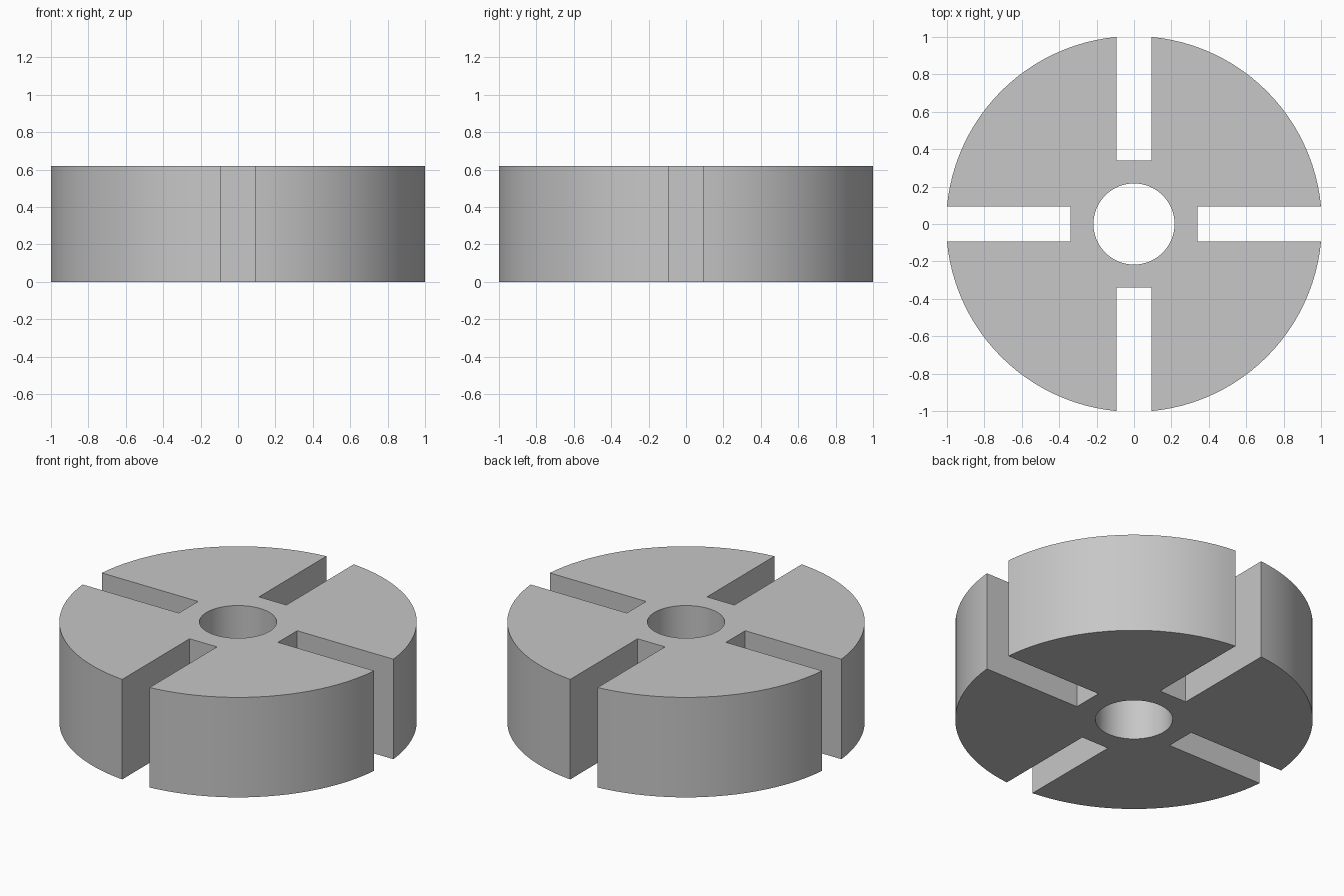
import bpy, bmesh
from math import cos, sin, asin, pi, radians
from mathutils import Matrix

cube = bpy.data.objects.get("Cube")
if cube:
    bpy.data.objects.remove(cube, do_unlink=True)

HEIGHT = 0.62
HOLE_RADIUS = 0.217
SLOT_HALF = 0.094       # half the slot width
SLOT_INNER = 0.34       # distance from the axis to the slot floor
RIM_RADIUS = (1 + SLOT_HALF ** 2) ** 0.5   # rim corners land on the unit square


def arc(radius, start, end, steps):
    angles = [start + (end - start) * i / steps for i in range(steps + 1)]
    return [(radius * cos(a), radius * sin(a)) for a in angles]


# Outline of one quarter: rim arc, half slot, bore arc, half slot
edge = asin(SLOT_HALF / RIM_RADIUS)
outline = arc(RIM_RADIUS, edge, pi / 2 - edge, 24)
outline += [(SLOT_HALF, SLOT_INNER), (0, SLOT_INNER)]
outline += arc(HOLE_RADIUS, pi / 2, 0, 16)
outline += [(SLOT_INNER, 0), (SLOT_INNER, SLOT_HALF)]

# Four quarters welded into one plate, then extruded up
bm = bmesh.new()
for quarter in range(4):
    turn = Matrix.Rotation(quarter * pi / 2, 3, "Z")
    bm.faces.new([bm.verts.new(turn @ Matrix.Identity(3) @ bpy_vec)
                  for bpy_vec in [Matrix.Identity(3).col[0] * x + Matrix.Identity(3).col[1] * y
                                  for x, y in outline]])
bmesh.ops.remove_doubles(bm, verts=bm.verts, dist=0.0001)
result = bmesh.ops.extrude_face_region(bm, geom=bm.faces[:], use_keep_orig=True)
top = [v for v in result["geom"] if isinstance(v, bmesh.types.BMVert)]
bmesh.ops.translate(bm, verts=top, vec=(0, 0, HEIGHT))
bmesh.ops.recalc_face_normals(bm, faces=bm.faces)

mesh = bpy.data.meshes.new("slotted_disc")
bm.to_mesh(mesh)
bm.free()
disc = bpy.data.objects.new("slotted_disc", mesh)
bpy.context.collection.objects.link(disc)

# Plain grey
grey = bpy.data.materials.new("light_grey")
grey.use_nodes = True
colour = (0.57, 0.57, 0.57, 1)
grey.diffuse_color = colour
grey.node_tree.nodes["Principled BSDF"].inputs["Base Color"].default_value = colour
mesh.materials.append(grey)

# Smooth rim and bore, sharp corners
bpy.ops.object.select_all(action="DESELECT")
disc.select_set(True)
bpy.context.view_layer.objects.active = disc
bpy.ops.object.shade_smooth_by_angle(angle=radians(30))
